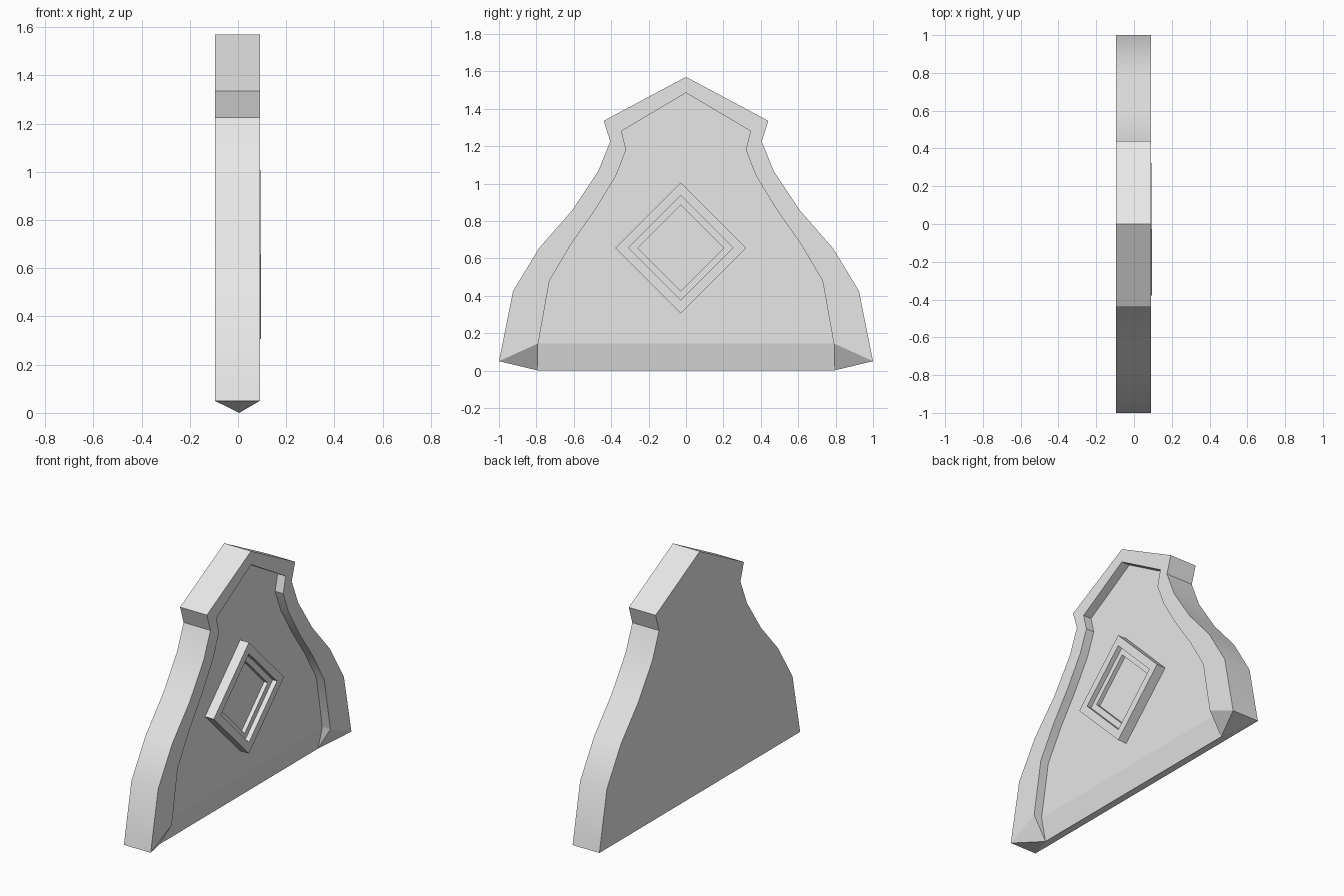
import bpy, bmesh
from math import radians, cos, sin, pi

cube = bpy.data.objects.get("Cube")
if cube:
    bpy.data.objects.remove(cube, do_unlink=True)

grey = bpy.data.materials.new("plain_grey")
grey.use_nodes = True
COLOUR = (0.8, 0.8, 0.8, 1)
grey.diffuse_color = COLOUR
grey.node_tree.nodes["Principled BSDF"].inputs["Base Color"].default_value = COLOUR

BACK, FLOOR, FRONT, TOP = -0.096, 0.035, 0.091, 0.096

# Half profiles (y, z) from the bottom corner to the peak
OUTER = [(1, .05), (.925, .425), (.785, .655), (.61, .855),
         (.47, 1.065), (.405, 1.225), (.44, 1.335), (0, 1.57)]
INNER = [(.79, .145), (.73, .48), (.615, .675), (.485, .86),
         (.375, 1.04), (.32, 1.18), (.345, 1.28), (0, 1.485)]


def arch(bm, half, x):
    """Mirrored open loop of vertices at depth x."""
    full = half + [(-y, z) for y, z in reversed(half[:-1])]
    return [bm.verts.new((x, y, z)) for y, z in full]


def bridge(bm, a, b, closed=False):
    n = len(a)
    for i in range(n if closed else n - 1):
        j = (i + 1) % n
        bm.faces.new((a[i], a[j], b[j], b[i]))


def finish(bm, name, flat=()):
    bmesh.ops.recalc_face_normals(bm, faces=bm.faces)
    bm.faces.index_update()
    flat_ids = [f.index for f in flat]
    mesh = bpy.data.meshes.new(name)
    bm.to_mesh(mesh)
    bm.free()
    mesh.materials.append(grey)
    obj = bpy.data.objects.new(name, mesh)
    bpy.context.collection.objects.link(obj)
    bpy.ops.object.select_all(action='DESELECT')
    obj.select_set(True)
    bpy.context.view_layer.objects.active = obj
    bpy.ops.object.shade_smooth_by_angle(angle=radians(30))
    for i in flat_ids:
        mesh.polygons[i].use_smooth = False
    return obj


# Slab with a raised frame around a sunken panel
bm = bmesh.new()
back = arch(bm, OUTER, BACK)
front = arch(bm, OUTER, FRONT)
rim = arch(bm, INNER, FRONT)
panel = arch(bm, INNER, FLOOR)
for a, b in ((back, front), (front, rim), (rim, panel)):
    bridge(bm, a, b)
back_face = bm.faces.new(back)
panel_face = bm.faces.new(panel)

# Wedge-shaped underside meeting at a lower ridge
ridge = [bm.verts.new((0.005, y, 0)) for y in (.79, -.79)]
chamfer = bm.faces.new((panel[0], panel[-1], ridge[1], ridge[0]))
under = bm.faces.new((back[0], back[-1], ridge[1], ridge[0]))
tips = []
for end, p in ((0, ridge[0]), (-1, ridge[1])):
    for a, b in ((back, front), (front, rim), (rim, panel)):
        tips.append(bm.faces.new((a[end], b[end], p)))
finish(bm, "slab", [back_face, panel_face, chamfer, under] + tips)

# Diamond emblem with two inner steps
bm = bmesh.new()
STEPS = [(.35, FLOOR - .005), (.35, TOP), (.28, TOP),
         (.28, .066), (.23, .066), (.23, .041)]
rings = [[bm.verts.new((x, -.028 + r * cos(k * pi / 2), .656 + r * sin(k * pi / 2)))
          for k in range(4)] for r, x in STEPS]
for a, b in zip(rings, rings[1:]):
    bridge(bm, a, b, closed=True)
bm.faces.new(rings[-1])
bm.faces.new(rings[0])
finish(bm, "diamond_emblem")
